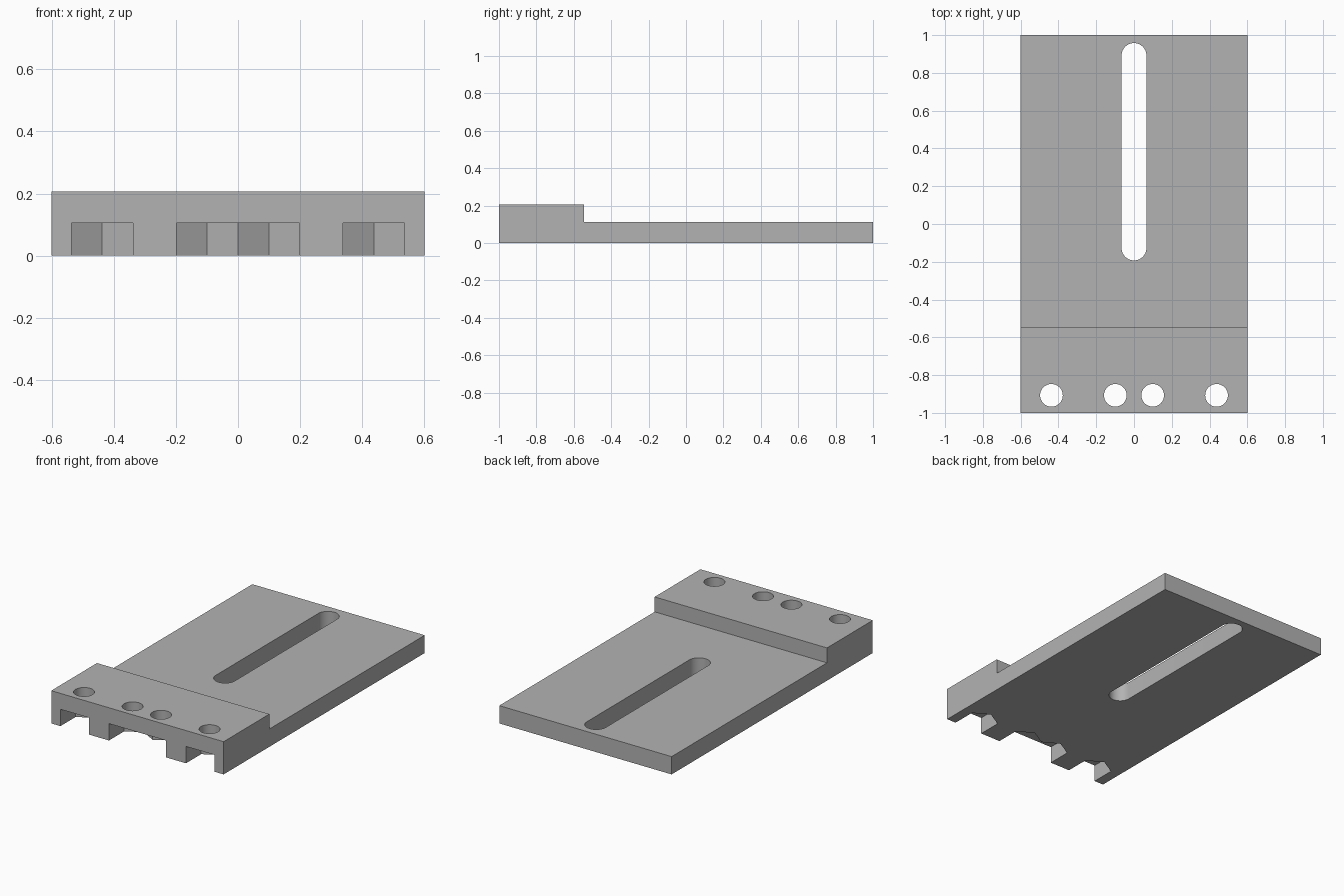
import bpy, bmesh, math
from mathutils import Vector

if "Cube" in bpy.data.objects:
    bpy.data.objects.remove(bpy.data.objects["Cube"], do_unlink=True)

grey = bpy.data.materials.new("mid grey")
grey.use_nodes = True
grey.diffuse_color = (0.45, 0.45, 0.45, 1)
grey.node_tree.nodes["Principled BSDF"].inputs["Base Color"].default_value = grey.diffuse_color

FRONT, HOLE_Y, HOLE_R = -1.0, -0.907, 0.06
POCKET_HALF, POCKET_TOP = 0.099, 0.106


def prism(name, points, direction):
    """Extrude a closed outline along a direction into a solid."""
    bm = bmesh.new()
    face = bm.faces.new([bm.verts.new(p) for p in points])
    new = bmesh.ops.extrude_face_region(bm, geom=[face])["geom"]
    bmesh.ops.translate(bm, vec=Vector(direction),
                        verts=[v for v in new if isinstance(v, bmesh.types.BMVert)])
    bmesh.ops.recalc_face_normals(bm, faces=bm.faces)
    mesh = bpy.data.meshes.new(name)
    bm.to_mesh(mesh)
    bm.free()
    mesh.materials.append(grey)
    obj = bpy.data.objects.new(name, mesh)
    bpy.context.collection.objects.link(obj)
    return obj


def arc(x, y, radius, start, sweep, steps):
    return [(x + radius * math.cos(start + sweep * i / steps),
             y + radius * math.sin(start + sweep * i / steps)) for i in range(steps + 1)]


def cut(body, name, outline, bottom, top):
    """Remove a vertical prism from the body."""
    cutter = prism(name, [(x, y, bottom) for x, y in outline], (0, 0, top - bottom))
    cutter.hide_render = True
    mod = body.modifiers.new(name, "BOOLEAN")
    mod.operation, mod.solver, mod.object = "DIFFERENCE", "EXACT", cutter
    bpy.context.view_layer.objects.active = body
    bpy.ops.object.modifier_apply(modifier=name)
    bpy.data.objects.remove(cutter, do_unlink=True)


# stepped plate with a thick front block
side = [(FRONT, 0), (1, 0), (1, 0.112), (-0.545, 0.112), (-0.545, 0.206), (FRONT, 0.206)]
plate = prism("mounting_plate", [(-0.6, y, z) for y, z in side], (1.2, 0, 0))

# long rounded adjustment slot
slot = arc(0, 0.892, 0.066, 0, math.pi, 20) + arc(0, -0.127, 0.066, math.pi, math.pi, 20)
cut(plate, "adjustment_slot", slot, -0.1, 0.4)

# nut pockets under the block, open at the front with pointed backs
shoulder = HOLE_Y + POCKET_HALF * math.tan(math.pi / 6)
tip = HOLE_Y + POCKET_HALF / math.cos(math.pi / 6)
for centres in ([-0.437], [-POCKET_HALF, POCKET_HALF], [0.437]):
    left, right = centres[0] - POCKET_HALF, centres[-1] + POCKET_HALF
    outline = [(right, FRONT - 0.1), (left, FRONT - 0.1), (left, shoulder)]
    for x in centres:
        outline += [(x, tip), (x + POCKET_HALF, shoulder)]
    cut(plate, "nut_pocket", outline, -0.1, POCKET_TOP)

# bolt holes through the block
for x in (-0.437, -POCKET_HALF, POCKET_HALF, 0.437):
    cut(plate, "bolt_hole", arc(x, HOLE_Y, HOLE_R, 0, math.tau, 40)[:-1], 0.05, 0.4)

# crisp edges with smooth bores
bpy.ops.object.select_all(action="DESELECT")
plate.select_set(True)
bpy.context.view_layer.objects.active = plate
bpy.ops.object.shade_smooth_by_angle(angle=math.radians(25))
